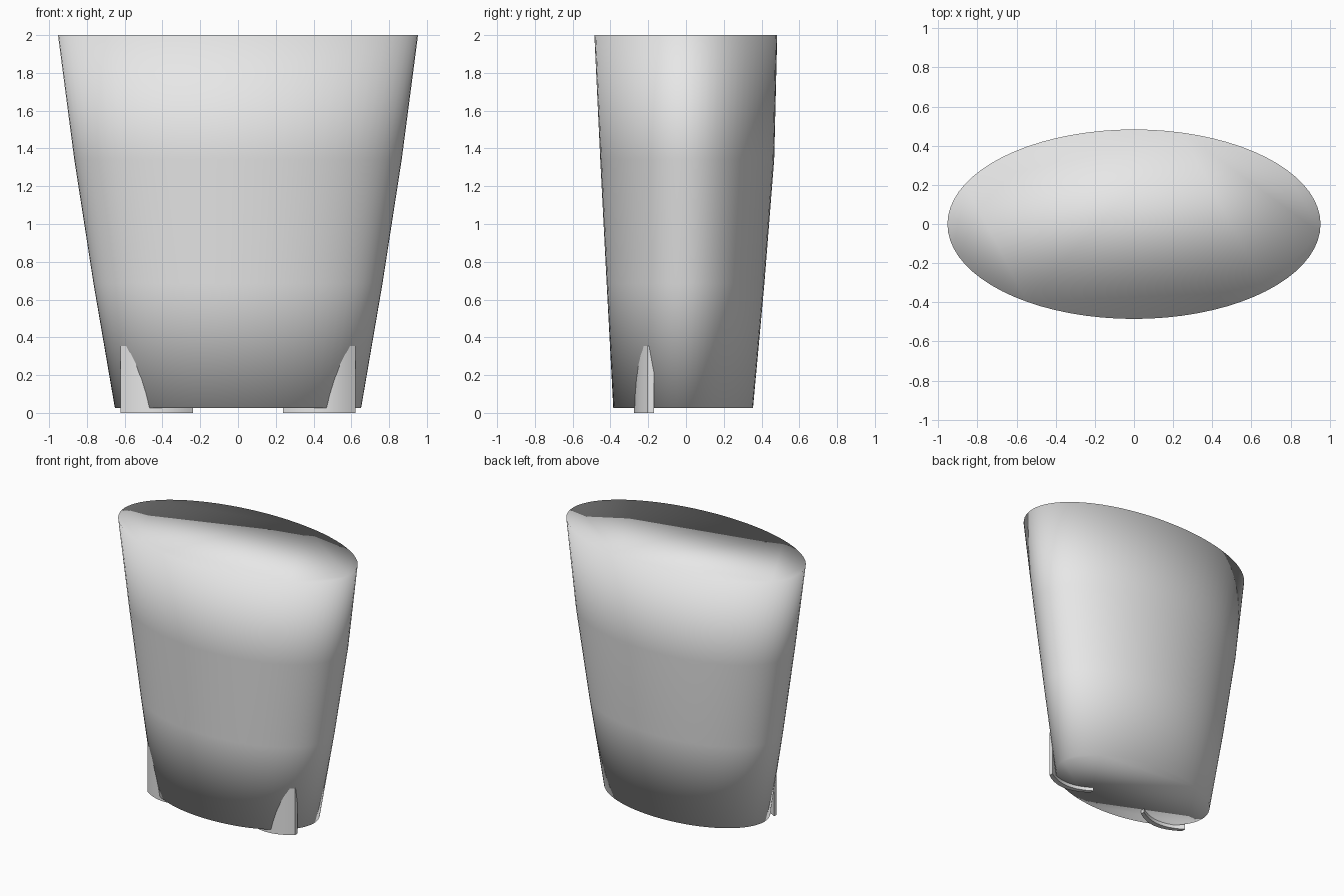
import bpy, bmesh, math

if "Cube" in bpy.data.objects:
    bpy.data.objects.remove(bpy.data.objects["Cube"])

grey = bpy.data.materials.new("plain_grey")
grey.diffuse_color = (0.8, 0.8, 0.8, 1)
grey.use_nodes = True
grey.node_tree.nodes["Principled BSDF"].inputs["Base Color"].default_value = grey.diffuse_color


def finish(name, bm):
    bmesh.ops.recalc_face_normals(bm, faces=bm.faces)
    for f in bm.faces:
        f.smooth = True
    mesh = bpy.data.meshes.new(name)
    bm.to_mesh(mesh)
    bm.free()
    mesh.materials.append(grey)
    ob = bpy.data.objects.new(name, mesh)
    bpy.context.collection.objects.link(ob)
    return ob


def loft(rings):
    """Join rings of points into a closed, capped skin."""
    bm = bmesh.new()
    loops = [[bm.verts.new(p) for p in ring] for ring in rings]
    n = len(loops[0])
    for lo, hi in zip(loops, loops[1:]):
        for i in range(n):
            j = (i + 1) % n
            bm.faces.new((lo[i], lo[j], hi[j], hi[i]))
    bm.faces.new(loops[0][::-1])
    bm.faces.new(loops[-1])
    return bm


# Tapered oval body: height, half width, front y, back y
SECTIONS = [
    (0.027, 0.652, -0.385, 0.355),
    (0.685, 0.765, -0.420, 0.415),
    (1.343, 0.867, -0.454, 0.467),
    (2.000, 0.953, -0.485, 0.483),
]
SEGMENTS = 72


def oval(z, half, front, back):
    mid, depth = (front + back) / 2, (back - front) / 2
    angles = [2 * math.pi * i / SEGMENTS for i in range(SEGMENTS)]
    return [(half * math.cos(a), mid + depth * math.sin(a), z) for a in angles]


# Smooth across the rims as well, so the end caps blend into the wall
finish("body", loft([oval(*s) for s in SECTIONS]))


# Curved clip: an upright strip bowed towards the front
def clip(name, side):
    steps = 14
    ts = [-1 + 2 * i / steps for i in range(steps + 1)]
    outer = [(side * (0.43 + 0.193 * t), -0.275 + 0.072 * t * t) for t in ts]
    inner = [(side * (0.43 + 0.193 * t), -0.237 + 0.067 * t * t) for t in reversed(ts)]
    plan = outer + inner
    ob = finish(name, loft([[(x, y, z) for x, y in plan] for z in (0.0, 0.355)]))
    bpy.ops.object.select_all(action='DESELECT')
    ob.select_set(True)
    bpy.context.view_layer.objects.active = ob
    bpy.ops.object.shade_smooth_by_angle(angle=math.radians(35))


clip("left_clip", -1)
clip("right_clip", 1)
